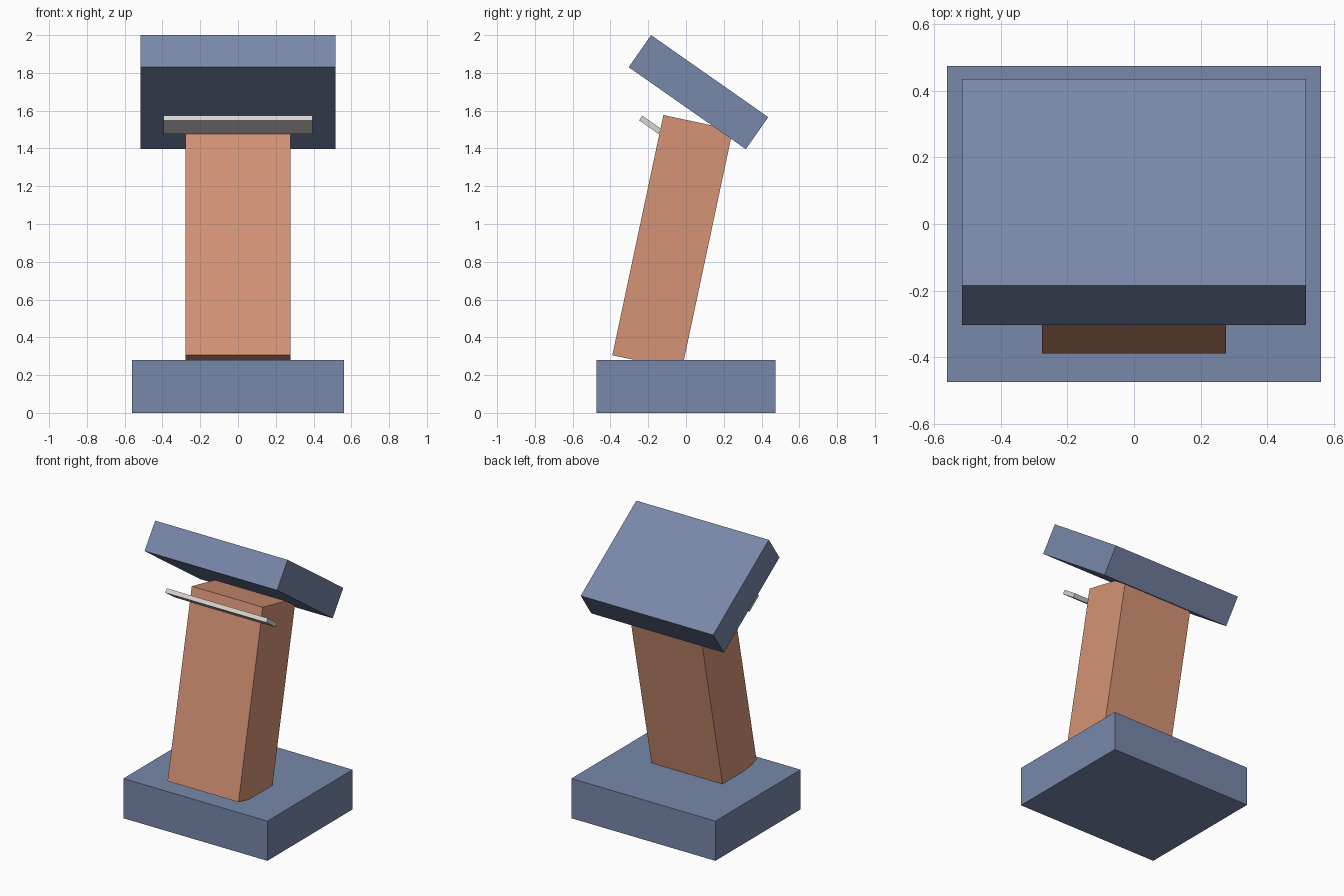
import bpy
import bmesh
from math import radians
from mathutils import Matrix

cube = bpy.data.objects.get("Cube")
if cube:
    bpy.data.objects.remove(cube, do_unlink=True)


def material(name, rgb):
    mat = bpy.data.materials.new(name)
    mat.use_nodes = True
    color = (*rgb, 1)
    mat.diffuse_color = color
    mat.node_tree.nodes["Principled BSDF"].inputs["Base Color"].default_value = color
    return mat


def block(name, size, center, tilt, mat):
    """Box of the given size, tilted about x by degrees and placed by its centre."""
    mesh = bpy.data.meshes.new(name)
    bm = bmesh.new()
    bmesh.ops.create_cube(bm, size=1, matrix=Matrix.Diagonal((*size, 1)))
    bm.to_mesh(mesh)
    bm.free()
    mesh.materials.append(mat)
    obj = bpy.data.objects.new(name, mesh)
    obj.location = center
    obj.rotation_euler.x = radians(tilt)
    bpy.context.collection.objects.link(obj)
    return obj


slate = material("slate blue", (0.188, 0.246, 0.402))
clay = material("clay orange", (0.672, 0.296, 0.181))
pale = material("pale grey", (0.70, 0.67, 0.64))

# Flat foot
block("base", (1.124, 0.95, 0.28), (0, 0, 0.14), 0, slate)
# Leaning column, its lower end sunk into the foot
block("post", (0.554, 0.376, 1.3), (0, -0.071, 0.902), -12, clay)
# Sloping top slab and the thin ledge parallel to it
block("desk_top", (1.034, 0.757, 0.207), (0, 0.066, 1.698), -35, slate)
block("ledge", (0.79, 0.126, 0.03), (0, -0.188, 1.525), -35, pale)
